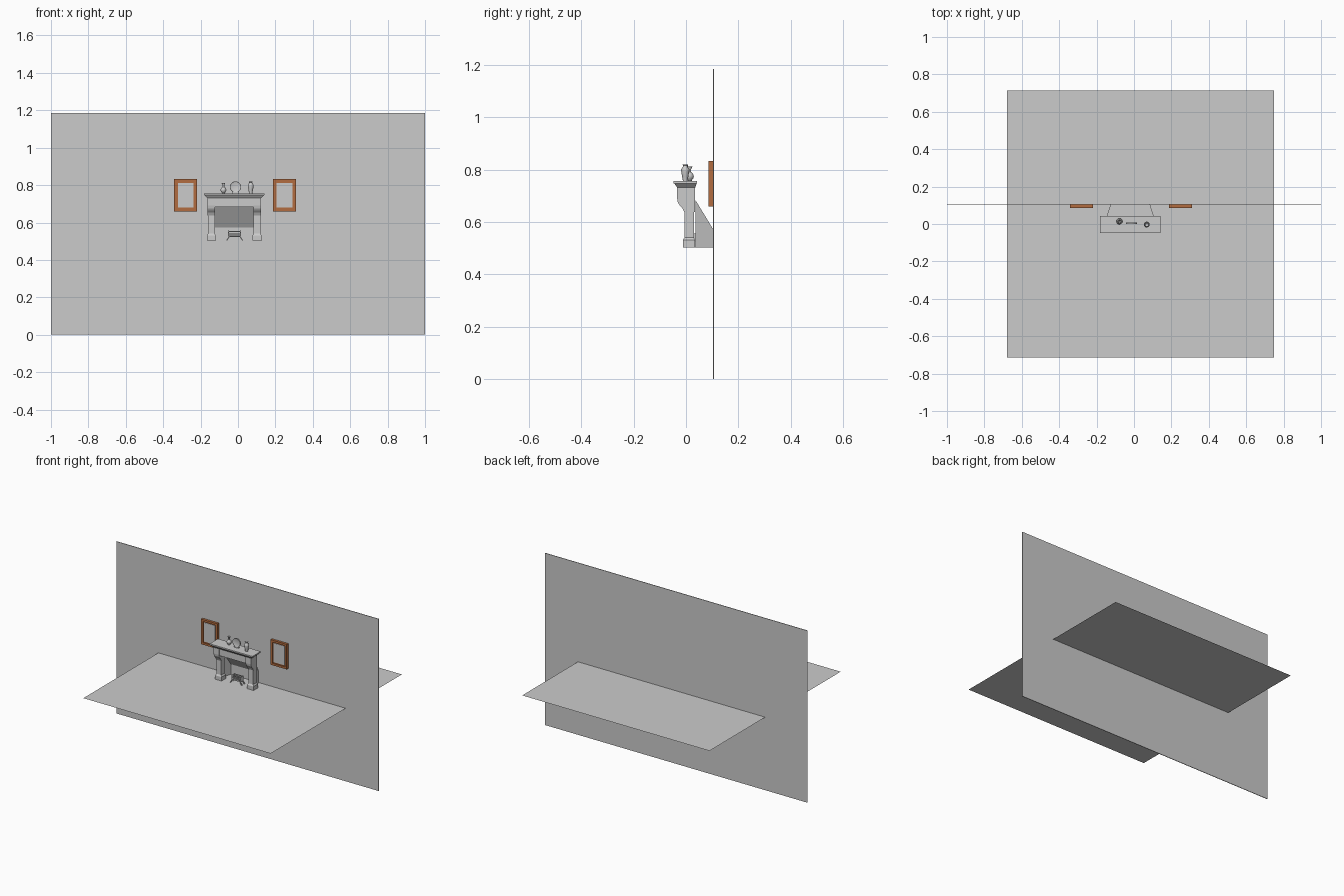
import bpy, bmesh, math
from mathutils import Vector

if "Cube" in bpy.data.objects:
    bpy.data.objects.remove(bpy.data.objects["Cube"])

CX = -0.02      # fireplace centre line
FZ = 0.503      # floor height


def finish(name, bm, smooth=False):
    bmesh.ops.recalc_face_normals(bm, faces=bm.faces)
    me = bpy.data.meshes.new(name)
    bm.to_mesh(me)
    bm.free()
    ob = bpy.data.objects.new(name, me)
    bpy.context.collection.objects.link(ob)
    if smooth:
        bpy.context.view_layer.objects.active = ob
        ob.select_set(True)
        bpy.ops.object.shade_smooth_by_angle(angle=math.radians(40))
        ob.select_set(False)
    return ob


def loft(name, rings):
    """Stack of rectangles (x0, x1, y0, y1, z), capped at both ends."""
    bm = bmesh.new()
    loops = [[bm.verts.new(p) for p in ((a, c, z), (b, c, z), (b, d, z), (a, d, z))]
             for a, b, c, d, z in rings]
    for lo, hi in zip(loops, loops[1:]):
        for i in range(4):
            j = (i + 1) % 4
            bm.faces.new((lo[i], lo[j], hi[j], hi[i]))
    bm.faces.new(loops[0])
    bm.faces.new(loops[-1])
    return finish(name, bm)


def box(name, x0, x1, y0, y1, z0, z1):
    return loft(name, [(x0, x1, y0, y1, z0), (x0, x1, y0, y1, z1)])


def extrude_x(name, profile, x0, x1):
    """Side profile of (y, z) points extruded along x."""
    bm = bmesh.new()
    f = bm.faces.new([bm.verts.new((x0, y, z)) for y, z in profile])
    r = bmesh.ops.extrude_face_region(bm, geom=[f])
    vs = [v for v in r["geom"] if isinstance(v, bmesh.types.BMVert)]
    bmesh.ops.translate(bm, verts=vs, vec=(x1 - x0, 0, 0))
    return finish(name, bm)


def lathe(name, profile, loc, axis='Z', steps=24):
    """Profile of (radius, height) revolved about z or y."""
    bm = bmesh.new()
    vs = [bm.verts.new((r, 0, h)) for r, h in profile]
    es = [bm.edges.new(p) for p in zip(vs, vs[1:])]
    bmesh.ops.spin(bm, geom=vs + es, cent=(0, 0, 0), axis=(0, 0, 1),
                   angle=2 * math.pi, steps=steps)
    bmesh.ops.remove_doubles(bm, verts=bm.verts, dist=1e-5)
    ob = finish(name, bm, True)
    ob.location = loc
    if axis == 'Y':
        ob.rotation_euler = (math.pi / 2, 0, 0)
    return ob


# room: thin wall and a single-sheet floor
box("wall", -1, 1, 0.103, 0.107, 0, 1.185)
bm = bmesh.new()
bm.faces.new([bm.verts.new((0.035 + sx * 0.714, sy * 0.714, FZ))
              for sx, sy in ((-1, -1), (1, -1), (1, 1), (-1, 1))])
finish("floor", bm)

# picture frames: box with inset, recessed front
wood = bpy.data.materials.new("frame_wood")
wood.diffuse_color = (0.45, 0.15, 0.05, 1)
wood.use_nodes = True
wood.node_tree.nodes["Principled BSDF"].inputs["Base Color"].default_value = wood.diffuse_color
for side, cx in (("left", -0.280), ("right", 0.249)):
    bm = bmesh.new()
    bmesh.ops.create_cube(bm, size=1)
    for v in bm.verts:
        v.co = Vector((cx + v.co.x * 0.124, 0.0965 + v.co.y * 0.02, 0.746 + v.co.z * 0.173))
    bm.faces.ensure_lookup_table()
    front = min(bm.faces, key=lambda f: f.calc_center_median().y)
    bmesh.ops.inset_region(bm, faces=[front], thickness=0.02)
    r = bmesh.ops.extrude_face_region(bm, geom=[front])
    vs = [v for v in r["geom"] if isinstance(v, bmesh.types.BMVert)]
    bmesh.ops.translate(bm, verts=vs, vec=(0, 0.008, 0))
    bmesh.ops.delete(bm, geom=[front], context='FACES')
    finish(side + "_picture_frame", bm).data.materials.append(wood)
    box(side + "_picture_canvas", cx - 0.042, cx + 0.042, 0.092, 0.096, 0.68, 0.812)

# mantel shelf with a tapered moulding underneath
loft("mantel_shelf", [(CX - 0.146, CX + 0.146, -0.034, 0.036, 0.732),
                      (CX - 0.160, CX + 0.160, -0.044, 0.040, 0.746),
                      (CX - 0.163, CX + 0.163, -0.048, 0.043, 0.747),
                      (CX - 0.163, CX + 0.163, -0.048, 0.043, 0.756)])
box("frieze", CX - 0.138, CX + 0.138, -0.026, 0.034, 0.682, 0.735)

# legs, feet and scrolled corbels on both sides
corbel = [(0.034, 0.735), (-0.034, 0.735), (-0.034, 0.69), (-0.031, 0.674),
          (-0.024, 0.663), (-0.014, 0.653), (-0.006, 0.637), (0.034, 0.637)]
for side, s in (("left", -1), ("right", 1)):
    c = CX + s * 0.122
    extrude_x(side + "_corbel", corbel, c - 0.020, c + 0.020)
    box(side + "_leg", c - 0.018, c + 0.018, -0.006, 0.030, 0.53, 0.64)
    loft(side + "_foot", [(c - 0.025, c + 0.025, -0.012, 0.034, FZ),
                          (c - 0.025, c + 0.025, -0.012, 0.034, 0.530),
                          (c - 0.018, c + 0.018, -0.006, 0.030, 0.540)])

# firebox: splayed sides, upright back and sloping hood
bm = bmesh.new()
prof = [(0.128, 0.036, FZ), (0.106, 0.103, FZ), (0.106, 0.103, 0.573), (0.128, 0.036, 0.684)]
L = [bm.verts.new((CX - x, y, z)) for x, y, z in prof]
R = [bm.verts.new((CX + x, y, z)) for x, y, z in prof]
bm.faces.new(L)
bm.faces.new(R)
for i in (1, 2):
    bm.faces.new((L[i], L[i + 1], R[i + 1], R[i]))
finish("firebox", bm)

# fire grate: flared basket of bars on splayed legs
gx = CX + 0.002
loft("grate_tray", [(gx - 0.034, gx + 0.034, 0.008, 0.036, 0.522),
                    (gx - 0.034, gx + 0.034, 0.008, 0.036, 0.527)])
for i in range(3):
    z, w = 0.531 + i * 0.009, 0.033 + i * 0.001
    box(f"grate_front_bar_{i}", gx - w, gx + w, 0.004, 0.009, z, z + 0.005)
    box(f"grate_back_bar_{i}", gx - w, gx + w, 0.034, 0.038, z, z + 0.005)
for s in (-1, 1):
    n = "left" if s < 0 else "right"
    x = gx + s * 0.032
    box(n + "_grate_side", x - 0.003, x + 0.003, 0.005, 0.037, 0.525, 0.556)
    for k, y in (("front", 0.004), ("back", 0.032)):
        a, b = gx + s * 0.043, gx + s * 0.030
        loft(f"{n}_{k}_grate_leg", [(a - 0.003, a + 0.003, y, y + 0.006, FZ),
                                    (b - 0.003, b + 0.003, y, y + 0.006, 0.524)])

# ornaments on the shelf
T = 0.756
lathe("round_vase", [(0, 0), (0.009, 0), (0.008, 0.003), (0.014, 0.011), (0.016, 0.019),
                     (0.013, 0.028), (0.006, 0.034), (0.005, 0.044), (0.010, 0.055),
                     (0.008, 0.055), (0.003, 0.044), (0, 0.040)], (-0.078, 0.014, T))
lathe("tall_vase", [(0, 0), (0.009, 0), (0.009, 0.003), (0.012, 0.018), (0.0155, 0.038),
                    (0.0155, 0.046), (0.009, 0.054), (0.008, 0.059), (0.012, 0.064),
                    (0.010, 0.064), (0.006, 0.057), (0, 0.053)], (0.068, -0.003, T))
lathe("display_plate", [(0, -0.002), (0.02, -0.002), (0.029, -0.004), (0.030, -0.002),
                        (0.029, 0.004), (0.021, 0.001), (0, 0.001)],
      (-0.013, 0.004, T + 0.034), 'Y', 32)
box("plate_stand", -0.030, 0.004, -0.001, 0.010, T, T + 0.007)
